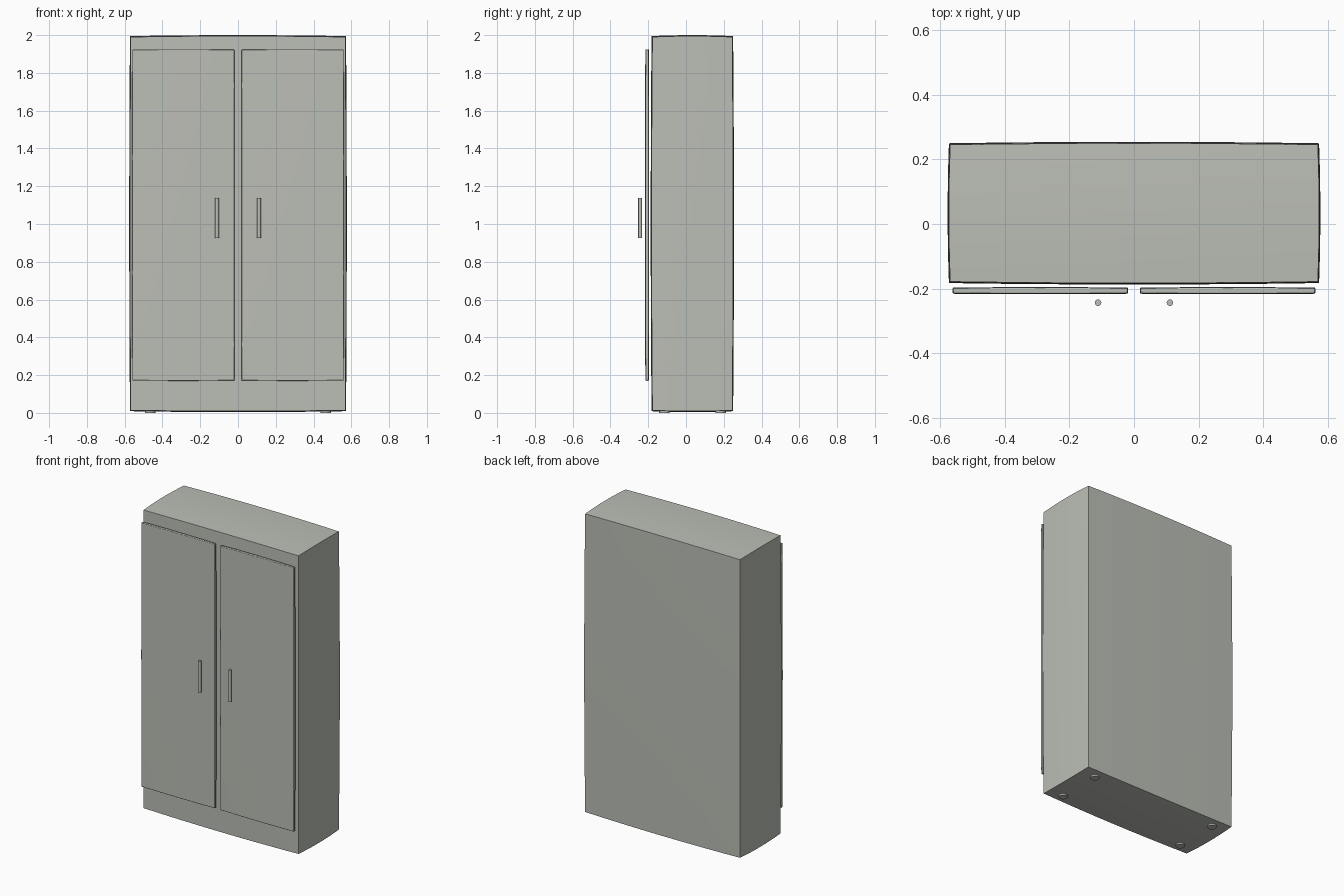
import bpy, bmesh, math
from mathutils import Vector

if "Cube" in bpy.data.objects:
    bpy.data.objects.remove(bpy.data.objects["Cube"])

paint = bpy.data.materials.new("grey_green_paint")
paint.diffuse_color = (0.50, 0.52, 0.47, 1)
paint.use_nodes = True
paint.node_tree.nodes["Principled BSDF"].inputs["Base Color"].default_value = paint.diffuse_color


def finish(name, bm, angle=30):
    me = bpy.data.meshes.new(name)
    bm.to_mesh(me)
    bm.free()
    me.materials.append(paint)
    ob = bpy.data.objects.new(name, me)
    bpy.context.collection.objects.link(ob)
    bpy.context.view_layer.objects.active = ob
    for o in bpy.context.selected_objects:
        o.select_set(False)
    ob.select_set(True)
    bpy.ops.object.shade_smooth_by_angle(angle=math.radians(angle))
    return ob


def bulged_box(name, lo, hi, bulge, bevel=0.0):
    """Box whose faces swell gently outward from the corners."""
    lo, hi = Vector(lo), Vector(hi)
    mid, half = (lo + hi) / 2, (hi - lo) / 2
    bm = bmesh.new()
    bmesh.ops.create_cube(bm, size=2)
    bmesh.ops.subdivide_edges(bm, edges=bm.edges[:], cuts=7, use_grid_fill=True)
    for v in bm.verts:
        p = v.co.copy()
        for i in range(3):
            a, b = p[(i + 1) % 3], p[(i + 2) % 3]
            swell = bulge[i] * (1 - (a * a + b * b) / 2)
            v.co[i] = mid[i] + p[i] * (half[i] - bulge[i] + swell)
    bm.normal_update()
    ob = finish(name, bm)
    if bevel:
        m = ob.modifiers.new("soft_edges", "BEVEL")
        m.width, m.segments = bevel, 2
        m.limit_method, m.angle_limit = "ANGLE", math.radians(40)
    return ob


def rod(name, x, y, z0, z1, r):
    bm = bmesh.new()
    bmesh.ops.create_cone(bm, cap_ends=True, segments=24, radius1=r, radius2=r, depth=z1 - z0)
    bmesh.ops.translate(bm, verts=bm.verts, vec=(x, y, (z0 + z1) / 2))
    return finish(name, bm)


# cabinet body
bulged_box("cabinet_body", (-0.576, -0.187, 0.004), (0.576, 0.254, 2.0), (0.008, 0.009, 0.01))

for side, s in (("left", -1), ("right", 1)):
    # door panel standing just off the front
    x0, x1 = sorted((s * 0.018, s * 0.561))
    bulged_box(side + "_door", (x0, -0.217, 0.17), (x1, -0.195, 1.925),
               (0.003, 0.003, 0.003), 0.004)
    # handle bar
    rod(side + "_handle", s * 0.111, -0.243, 0.927, 1.137, 0.01)
    # feet under the body
    rod(side + "_front_foot", s * 0.465, -0.116, 0.0, 0.03, 0.028)
    rod(side + "_back_foot", s * 0.465, 0.184, 0.0, 0.03, 0.028)
